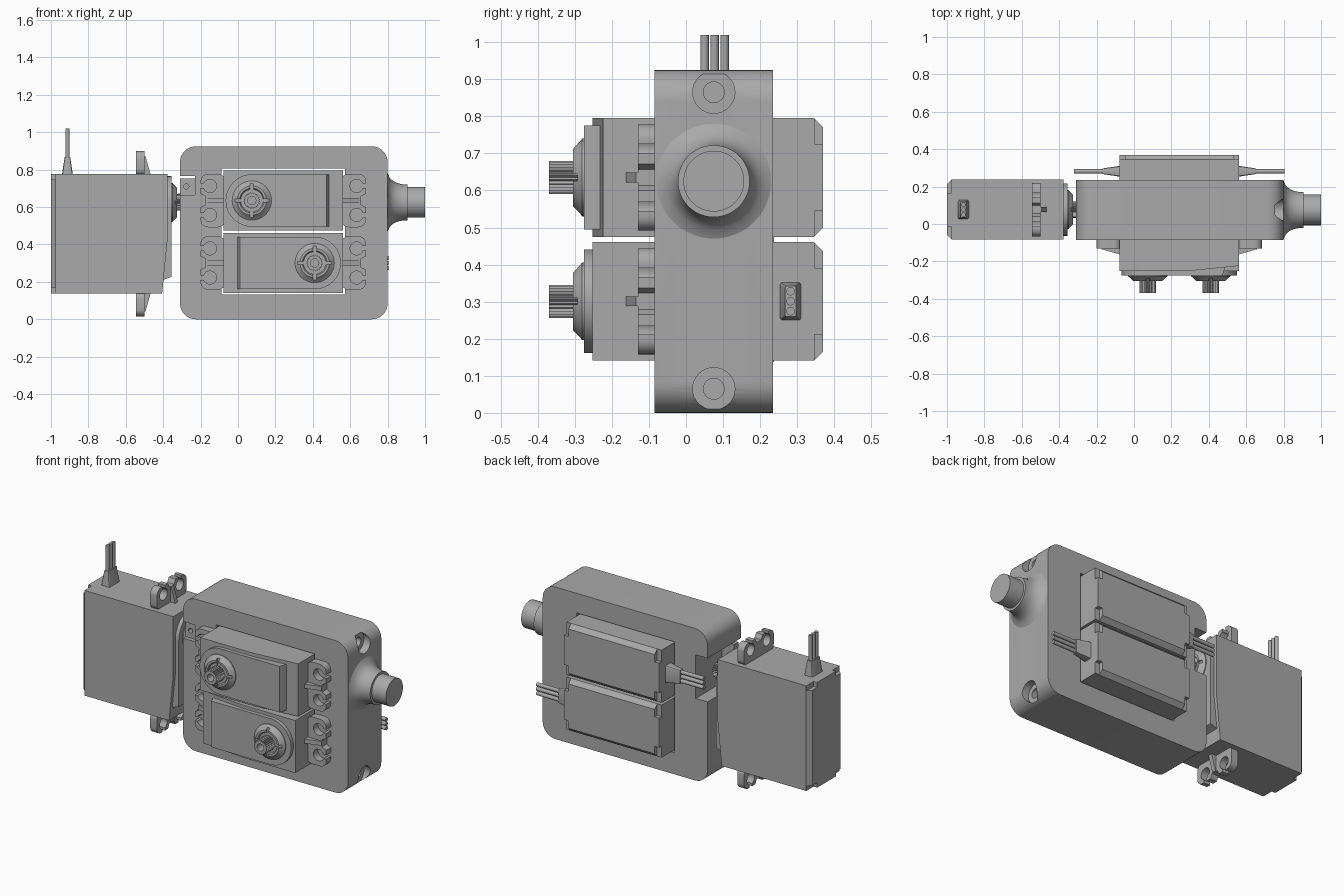
import bpy
import bmesh
from math import cos, sin, pi
from mathutils import Matrix, Vector

cube = bpy.data.objects.get("Cube")
if cube:
    bpy.data.objects.remove(cube)

GREY = (0.4, 0.4, 0.4, 1)
grey = bpy.data.materials.new("plain grey")
grey.use_nodes = True
grey.diffuse_color = GREY
grey.node_tree.nodes["Principled BSDF"].inputs["Base Color"].default_value = GREY


def finish(name, bm):
    """Turn a bmesh into a grey object."""
    bmesh.ops.recalc_face_normals(bm, faces=bm.faces)
    mesh = bpy.data.meshes.new(name)
    bm.to_mesh(mesh)
    bm.free()
    mesh.materials.append(grey)
    obj = bpy.data.objects.new(name, mesh)
    bpy.context.collection.objects.link(obj)
    return obj


def prism(name, points, low, high, axes="xyz"):
    """Extrude an outline; axes give its two directions and the depth."""
    order = ["xyz".index(a) for a in axes]
    bm = bmesh.new()
    rings = []
    for depth in (low, high):
        ring = []
        for p in points:
            co = [0, 0, 0]
            for axis, value in zip(order, (p[0], p[1], depth)):
                co[axis] = value
            ring.append(bm.verts.new(co))
        bm.faces.new(ring)
        rings.append(ring)
    n = len(points)
    for i in range(n):
        j = (i + 1) % n
        bm.faces.new((rings[0][i], rings[0][j], rings[1][j], rings[1][i]))
    return finish(name, bm)


def box(name, x0, x1, y0, y1, z0, z1):
    return prism(name, [(x0, y0), (x1, y0), (x1, y1), (x0, y1)], z0, z1)


def circle(cx, cy, r, n=32):
    return [(cx + r * cos(2 * pi * i / n), cy + r * sin(2 * pi * i / n)) for i in range(n)]


def rounded(x0, x1, y0, y1, r, n=8):
    """Outline of a rectangle with rounded corners."""
    corners = [(x1 - r, y1 - r), (x0 + r, y1 - r), (x0 + r, y0 + r), (x1 - r, y0 + r)]
    return [(cx + r * cos((q + i / n) * pi / 2), cy + r * sin((q + i / n) * pi / 2))
            for q, (cx, cy) in enumerate(corners) for i in range(n + 1)]


def lathe(name, profile, n=48):
    """Closed solid of revolution round z from (radius, height) points."""
    bm = bmesh.new()
    rings = [[bm.verts.new((x, y, h)) for x, y in circle(0, 0, r, n)] for r, h in profile]
    for a, b in zip(rings, rings[1:]):
        for i in range(n):
            j = (i + 1) % n
            bm.faces.new((a[i], a[j], b[j], b[i]))
    bm.faces.new(rings[0])
    bm.faces.new(rings[-1])
    return finish(name, bm)


def cut(obj, *cutters):
    """Subtract solids and delete them."""
    for c in cutters:
        mod = obj.modifiers.new("cut", "BOOLEAN")
        mod.operation, mod.solver, mod.object = "DIFFERENCE", "EXACT", c
    graph = bpy.context.evaluated_depsgraph_get()
    mesh = bpy.data.meshes.new_from_object(obj.evaluated_get(graph))
    obj.modifiers.clear()
    obj.data = mesh
    for c in cutters:
        bpy.data.objects.remove(c)
    return obj


# Gearbox body with servo window, wall notch and counterbored bolt holes
body = prism("housing", rounded(-0.31, 0.80, 0, 0.925, 0.085), -0.085, 0.235, "xzy")
cutters = [box("cut", -0.087, 0.573, -0.2, 0.4, 0.132, 0.806),
           box("cut", -0.4, -0.23, -0.03, 0.4, 0.5, 0.765),
           box("cut", -0.4, -0.23, -0.2, 0.0, 0.665, 0.766)]
for z in (0.065, 0.865):
    cutters.append(prism("cut", circle(0.075, z, 0.057), 0.755, 0.9, "yzx"))
    cutters.append(prism("cut", circle(0.075, z, 0.028), 0.68, 0.76, "yzx"))
cut(body, *cutters)

tab = box("notch_tab", -0.31, -0.23, -0.06, -0.02, 0.66, 0.752)
cut(tab, prism("cut", circle(-0.277, 0.71, 0.014), -0.1, -0.03, "xzy"))

# Output hub with a flared root
hub = lathe("output_hub", [(0.16, -0.01), (0.155, 0), (0.13, 0.012), (0.112, 0.032), (0.102, 0.055),
                           (0.097, 0.08), (0.097, 0.105), (0.082, 0.105), (0.082, 0.2)])
hub.matrix_world = Matrix.Translation((0.80, 0.075, 0.625)) @ Matrix.Rotation(pi / 2, 4, "Y")

# Servo parts: x runs along the case, y across it, z up the shaft
SHAFT = 0.168
servo = []

case = prism("servo_case", [(-0.32, 0), (0.32, 0), (0.32, 0.622), (-0.04, 0.622), (-0.32, 0.594)],
             -0.16, 0.16, "xzy")
bm = bmesh.new()
bm.from_mesh(case.data)
edges = [e for e in bm.edges if all(v.co.z < 0.01 for v in e.verts)
         and abs(e.verts[0].co.x - e.verts[1].co.x) > 0.1]
bmesh.ops.bevel(bm, geom=edges, offset=0.025, segments=1, affect="EDGES")
bm.to_mesh(case.data)
bm.free()
cut(case, *[box("cut", min(sx * 0.29, sx * 0.4), max(sx * 0.29, sx * 0.4),
                min(sy * 0.09, sy * 0.2), max(sy * 0.09, sy * 0.2), -0.1, 0.024)
            for sx in (-1, 1) for sy in (-1, 1)])
servo.append(case)

# Raised lid, round at the shaft end and ramped at the other
arc = [(SHAFT + 0.14 * sin(pi * i / 24), -0.14 * cos(pi * i / 24)) for i in range(25)]
lid = prism("servo_lid", [(-0.25, 0.14), (-0.25, -0.14)] + arc, 0.59, 0.645)
for v in lid.data.vertices:
    if v.co.x < -0.2 and v.co.z > 0.6:
        v.co.x += 0.02
servo.append(lid)

# Slotted bearing collar and splined shaft
collar = lathe("bearing_collar", [(0.105, 0.64), (0.105, 0.65), (0.098, 0.655), (0.078, 0.675),
                                  (0.066, 0.675), (0.06, 0.665), (0.02, 0.665)])
collar.data.transform(Matrix.Translation((SHAFT, 0, 0)))
cut(collar, box("cut", SHAFT - 0.2, SHAFT + 0.2, -0.009, 0.009, 0.662, 0.7),
    box("cut", SHAFT - 0.009, SHAFT + 0.009, -0.2, 0.2, 0.662, 0.7))
servo.append(collar)

TEETH = 24
spline = [(SHAFT + r * cos(a), r * sin(a)) for i in range(TEETH * 2)
          for r, a in [(0.045 if i % 2 else 0.038, pi * i / TEETH)]]
shaft = prism("spline_shaft", spline, 0.65, 0.74)
cut(shaft, prism("cut", circle(SHAFT, 0, 0.022), 0.69, 0.8))
servo.append(shaft)

for side in (-1, 1):
    # Mounting ear with two open screw holes, dip between them, and a gusset
    outline = rounded(0.31, 0.442, -0.143, 0.143, 0.04)
    ear = prism("mounting_ear", [(side * x, y) for x, y in outline], 0.455, 0.5)
    holes = []
    for y in (-0.078, 0.078):
        holes.append(prism("cut", circle(side * 0.392, y, 0.035), 0.4, 0.6))
        holes.append(box("cut", min(side * 0.40, side * 0.5), max(side * 0.40, side * 0.5),
                         y - 0.012, y + 0.012, 0.4, 0.6))
    holes.append(prism("cut", [(side * 0.47, -0.05), (side * 0.47, 0.05),
                               (side * 0.415, 0.022), (side * 0.415, -0.022)], 0.4, 0.6))
    servo.append(cut(ear, *holes))
    servo.append(prism("ear_gusset", [(side * x, z) for x, z in
                                      ((0.31, 0.49), (0.415, 0.49), (0.415, 0.505), (0.31, 0.535))],
                       -0.013, 0.013, "xzy"))

# Tapered cable boot and three wires
boot = prism("cable_boot", rounded(0.058, 0.118, -0.052, 0.052, 0.008, 3), 0.31, 0.41, "zyx")
for v in boot.data.vertices:
    if v.co.x > 0.35:
        v.co.z = 0.088 + (v.co.z - 0.088) * 0.5
        v.co.y *= 0.8
servo.append(boot)
for y in (-0.027, 0, 0.027):
    servo.append(prism("wire", circle(y, 0.088, 0.0115, 12), 0.40, 0.562, "yzx"))


def place(prefix, along, across, up, origin):
    """Put a copy of the servo with its axes along the given directions."""
    rot = Matrix((along, across, up)).transposed().to_4x4()
    for part in servo:
        copy = bpy.data.objects.new(prefix + "_" + part.name.split(".")[0], part.data.copy())
        bpy.context.collection.objects.link(copy)
        copy.matrix_world = Matrix.Translation(origin) @ rot


X, Y, Z = Vector((1, 0, 0)), Vector((0, 1, 0)), Vector((0, 0, 1))
place("upper", -X, -Z, -Y, (0.242, 0.37, 0.635))
place("lower", X, Z, -Y, (0.242, 0.37, 0.301))
place("side", Z, -Y, X, (-1.0, 0.077, 0.457))
for part in servo:
    bpy.data.objects.remove(part)

# Smooth the round parts, keeping edges sharp
bpy.context.view_layer.update()
bpy.ops.object.select_all(action="DESELECT")
for obj in bpy.context.collection.objects:
    if obj.type == "MESH":
        obj.select_set(True)
        bpy.context.view_layer.objects.active = obj
bpy.ops.object.shade_smooth_by_angle(angle=0.5)
